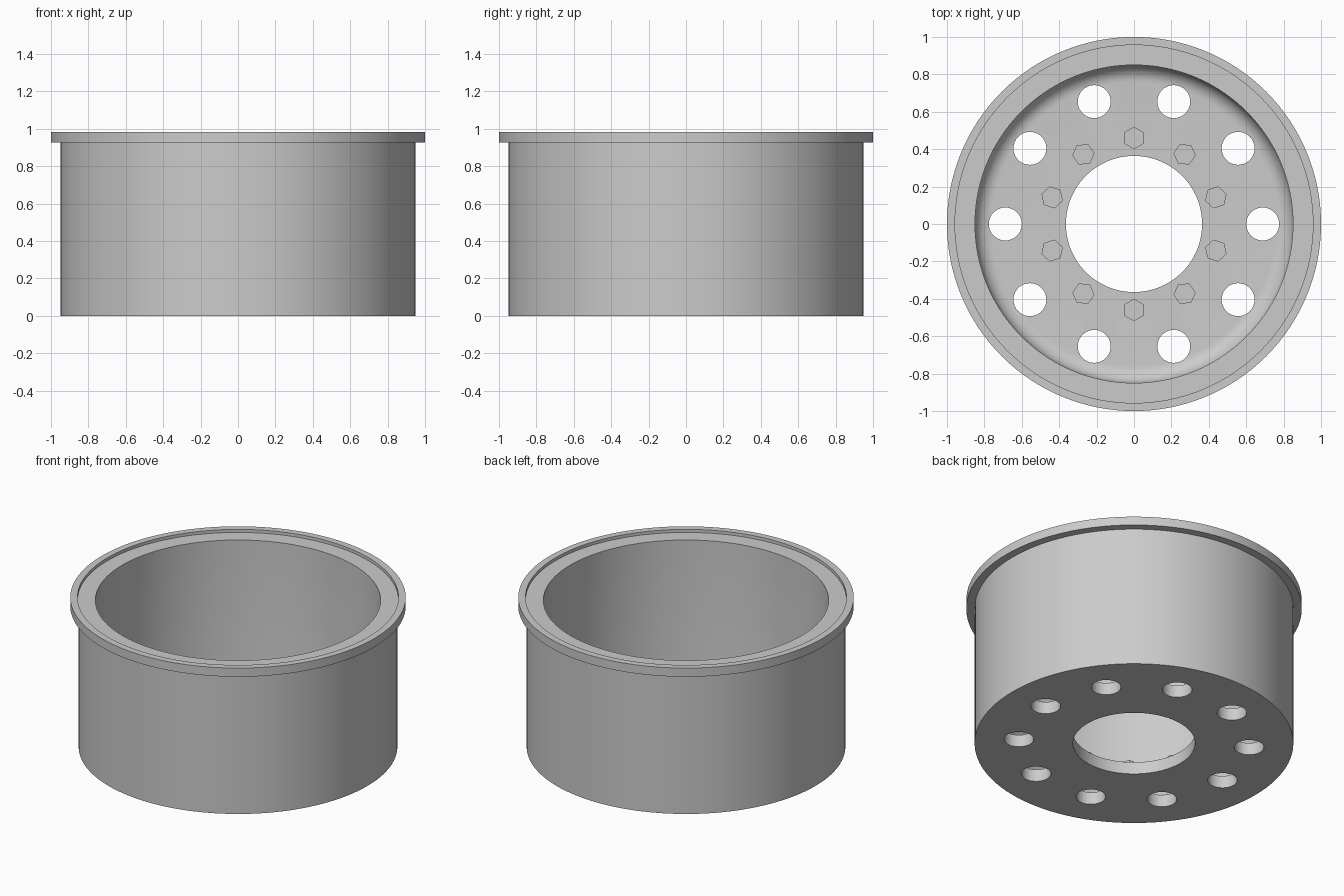
import bpy, bmesh
from math import pi, sin, cos, radians
from mathutils import Matrix

if "Cube" in bpy.data.objects:
    bpy.data.objects.remove(bpy.data.objects["Cube"])

SIDES = 128
COUNT = 10
FLOOR = 0.08
FILLET = 0.09

metal = bpy.data.materials.new("grey metal")
metal.use_nodes = True
metal.diffuse_color = (0.6, 0.6, 0.6, 1)
metal.node_tree.nodes["Principled BSDF"].inputs["Base Color"].default_value = (0.6, 0.6, 0.6, 1)


def make_object(name, bm):
    bmesh.ops.recalc_face_normals(bm, faces=bm.faces)
    mesh = bpy.data.meshes.new(name)
    bm.to_mesh(mesh)
    bm.free()
    mesh.materials.append(metal)
    obj = bpy.data.objects.new(name, mesh)
    bpy.context.collection.objects.link(obj)
    return obj


def lathe(name, profile):
    """Revolve a closed (radius, height) profile around z."""
    bm = bmesh.new()
    rings = []
    for i in range(SIDES):
        a = 2 * pi * i / SIDES
        rings.append([bm.verts.new((r * cos(a), r * sin(a), z)) for r, z in profile])
    n = len(profile)
    for i in range(SIDES):
        here, there = rings[i], rings[(i + 1) % SIDES]
        for j in range(n):
            k = (j + 1) % n
            bm.faces.new((here[j], there[j], there[k], here[k]))
    return make_object(name, bm)


def prism_ring(name, sides, radius, depth, z, ring_radius, start):
    """Upright prisms spaced evenly on a circle, each turned to face the centre."""
    bm = bmesh.new()
    for i in range(COUNT):
        turn = Matrix.Rotation(start + 2 * pi * i / COUNT, 4, "Z")
        place = turn @ Matrix.Translation((ring_radius, 0, z + depth / 2))
        # point one corner at the centre
        place = place @ Matrix.Rotation(pi / 2, 4, "Z")
        bmesh.ops.create_cone(bm, cap_ends=True, segments=sides, radius1=radius,
                              radius2=radius, depth=depth, matrix=place)
    return make_object(name, bm)


# Drum: floor with centre bore, rounded inner corner, stepped lip and flange
fillet = [(0.85 - FILLET + FILLET * sin(radians(a)),
           FLOOR + FILLET - FILLET * cos(radians(a))) for a in range(0, 91, 10)]
profile = [(0.364, 0), (0.364, FLOOR)] + fillet + [
    (0.85, 0.963), (0.957, 0.963), (0.957, 0.983),
    (1.0, 0.983), (1.0, 0.926), (0.95, 0.926), (0.95, 0)]
drum = lathe("wheel_drum", profile)

# Round holes through the floor
cutter = prism_ring("hole_cutter", 40, 0.088, 0.6, -0.3, 0.688, 0)
cut = drum.modifiers.new("floor_holes", "BOOLEAN")
cut.object = cutter
cut.operation = "DIFFERENCE"
cut.solver = "EXACT"
bpy.context.view_layer.update()
evaluated = drum.evaluated_get(bpy.context.evaluated_depsgraph_get())
cut_mesh = bpy.data.meshes.new_from_object(evaluated)
drum.modifiers.clear()
drum.data = cut_mesh
bpy.data.objects.remove(cutter)

# Smooth the round walls, keep the machined edges sharp
bpy.ops.object.select_all(action="DESELECT")
drum.select_set(True)
bpy.context.view_layer.objects.active = drum
bpy.ops.object.shade_smooth_by_angle(angle=radians(30))

# Hexagonal bolt heads around the bore
prism_ring("bolt_heads", 6, 0.06, 0.045, FLOOR - 0.01, 0.46, pi / 2)
